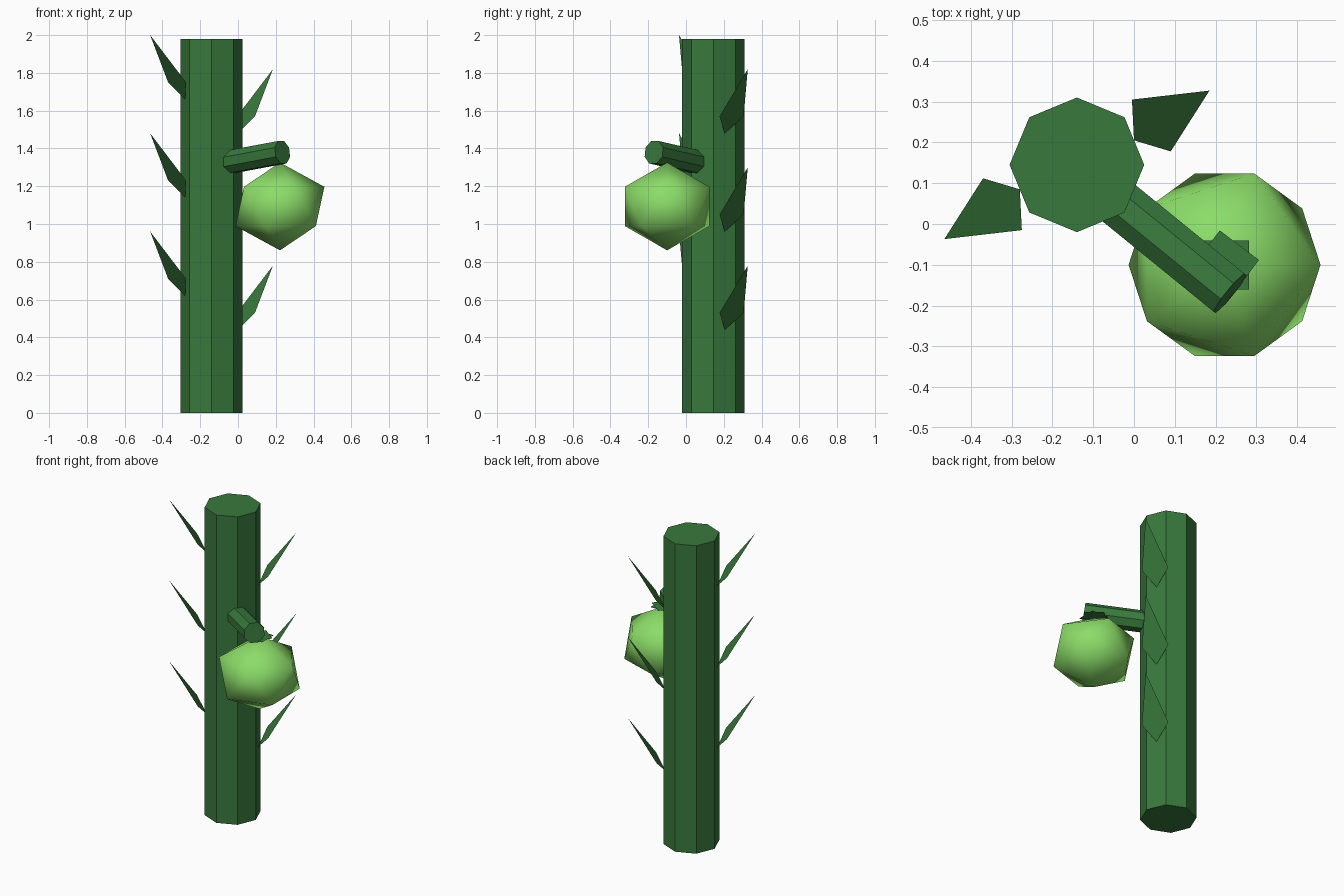
import bpy, math
from mathutils import Vector, Matrix

if "Cube" in bpy.data.objects:
    bpy.data.objects.remove(bpy.data.objects["Cube"])


def material(name, rgb):
    m = bpy.data.materials.new(name)
    m.diffuse_color = (*rgb, 1)
    m.use_nodes = True
    m.node_tree.nodes["Principled BSDF"].inputs["Base Color"].default_value = m.diffuse_color
    return m


GREEN = material("stem_green", (0.04, 0.19, 0.045))
LIME = material("fruit_green", (0.26, 0.72, 0.14))
AXIS = Vector((-0.14, 0.145, 0))


def finish(name, mat):
    ob = bpy.context.object
    ob.name = name
    ob.data.materials.append(mat)
    return ob


def rod(name, a, b, r, sides, roll=0):
    """Prism from a to b, with its cross-section rolled about the axis."""
    d = b - a
    bpy.ops.mesh.primitive_cylinder_add(vertices=sides, radius=r, depth=d.length)
    ob = finish(name, GREEN)
    ob.matrix_world = (Matrix.Translation((a + b) / 2)
                       @ d.to_track_quat('Z', 'Y').to_matrix().to_4x4()
                       @ Matrix.Rotation(roll, 4, 'Z'))
    return ob


def sheet(name, points):
    me = bpy.data.meshes.new(name)
    me.from_pydata(points, [], [range(len(points))])
    me.materials.append(GREEN)
    ob = bpy.data.objects.new(name, me)
    bpy.context.collection.objects.link(ob)
    return ob


# Stem and side branch
rod("stem", AXIS, AXIS + Vector((0, 0, 1.98)), 0.165, 8)
rod("branch", Vector((-0.14, 0.135, 1.31)), Vector((0.235, -0.17, 1.38)),
    0.065, 8, math.radians(22.5))

# Flat leaf thorns, alternating on opposite sides of the stem
kite = [Vector(p) - AXIS for p in ((0.0, 0.205, -0.34), (0.09, 0.178, -0.25),
                                   (0.185, 0.327, 0), (-0.005, 0.305, -0.25))]
for side, top in (("right", 1.82), ("left", 2.0)):
    turn = Matrix.Rotation(0 if side == "right" else math.pi, 3, 'Z')
    for i in range(3):
        up = Vector((0, 0, top - 0.52 * i))
        sheet(f"leaf_{side}_{i + 1}", [turn @ p + AXIS + up for p in kite])

# Round fruit hanging below the branch
bpy.ops.mesh.primitive_ico_sphere_add(subdivisions=1, radius=1,
                                      location=(0.222, -0.10, 1.093))
fruit = finish("fruit", LIME)
fruit.scale = (0.263, 0.263, 0.2325)
bpy.ops.object.shade_smooth()

# Star-shaped calyx made of two crossed squares
for i, start in enumerate((45, 8)):
    sheet(f"calyx_{i + 1}",
          [(0.222 + 0.085 * math.cos(math.radians(start + 90 * k)),
            -0.10 + 0.085 * math.sin(math.radians(start + 90 * k)),
            1.327 + 0.004 * i) for k in range(4)])
